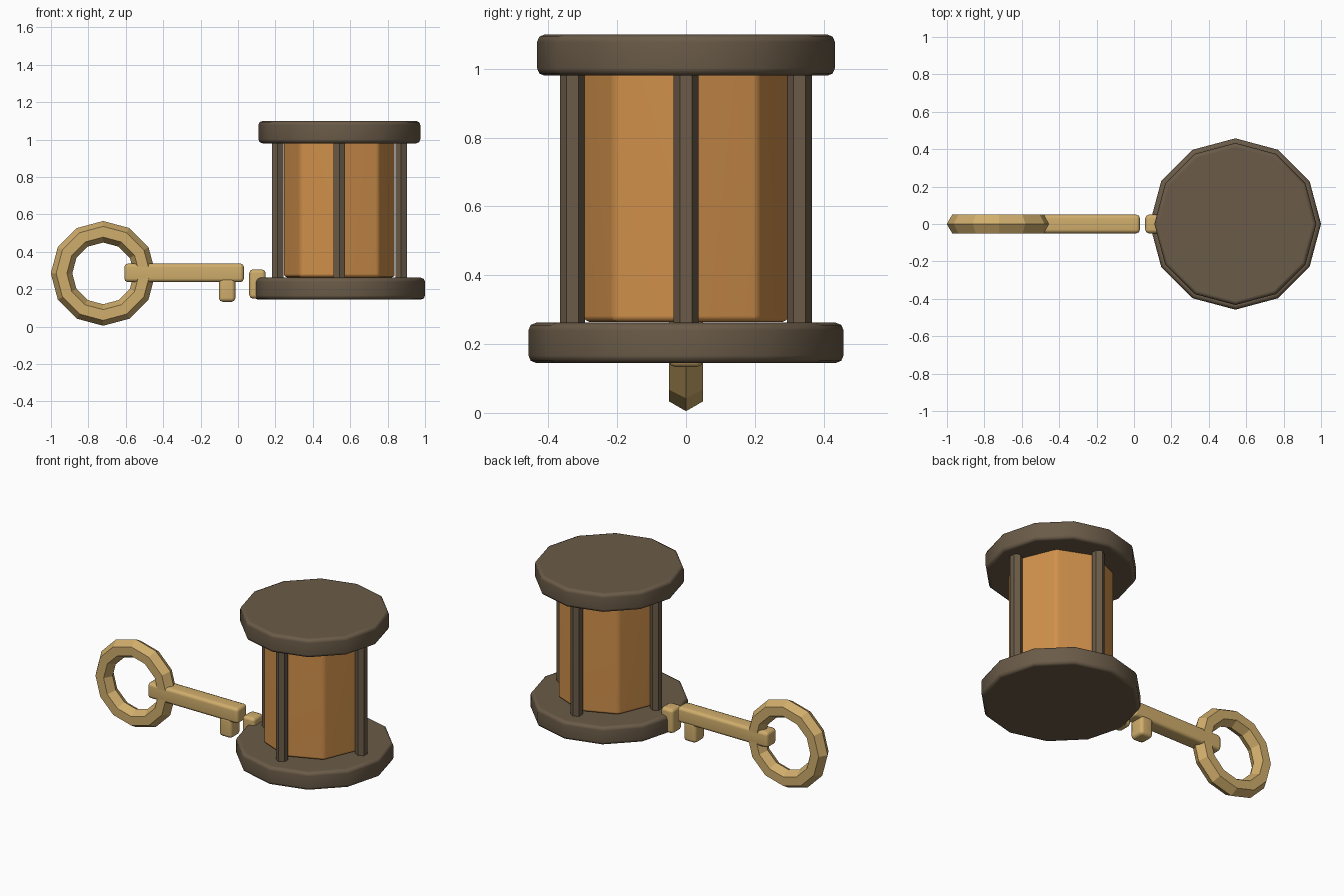
import bpy
from math import pi, cos, sin

cube = bpy.data.objects.get("Cube")
if cube:
    bpy.data.objects.remove(cube, do_unlink=True)


def material(name, rgb):
    m = bpy.data.materials.new(name)
    m.use_nodes = True
    m.diffuse_color = (*rgb, 1)
    m.node_tree.nodes["Principled BSDF"].inputs["Base Color"].default_value = (*rgb, 1)
    return m


WOOD = material("dark_wood", (0.145, 0.105, 0.065))
AMBER = material("amber_glass", (0.63, 0.28, 0.07))
BRASS = material("pale_brass", (0.63, 0.42, 0.15))


def finish(name, mat, bevel=0, smooth=True):
    """Name and colour the active object, round its edges."""
    o = bpy.context.object
    o.name = name
    o.data.materials.append(mat)
    bpy.ops.object.transform_apply(location=False, rotation=True, scale=True)
    if bevel:
        b = o.modifiers.new("rounded_edges", 'BEVEL')
        b.width = bevel
        b.segments = 2
        b.limit_method = 'ANGLE'
        b.angle_limit = pi / 5
        bpy.ops.object.modifier_apply(modifier=b.name)
    if smooth:
        bpy.ops.object.shade_smooth_by_angle(angle=pi / 3.6)
        o.modifiers.new("face_weighting", 'WEIGHTED_NORMAL').keep_sharp = True
    return o


def prism(name, sides, radius, x, y, z0, z1, mat, bevel=0, smooth=True):
    """Upright prism; its first corner points along y."""
    bpy.ops.mesh.primitive_cylinder_add(vertices=sides, radius=radius, depth=z1 - z0,
                                        location=(x, y, (z0 + z1) / 2))
    return finish(name, mat, bevel, smooth)


def block(name, x0, x1, z0, z1, mat, depth=0.1):
    bpy.ops.mesh.primitive_cube_add(size=1, location=((x0 + x1) / 2, 0, (z0 + z1) / 2))
    bpy.context.object.scale = (x1 - x0, depth, z1 - z0)
    return finish(name, mat, 0.02)


# Lantern body
CX = 0.542
prism("base_plate", 12, 0.458, CX, 0, 0.145, 0.262, WOOD, 0.022)
prism("top_plate", 12, 0.433, CX, 0, 0.98, 1.1, WOOD, 0.022)
prism("amber_core", 8, 0.3, CX, 0, 0.264, 0.995, AMBER, 0.018)

# Four posts around the core
for i, side in enumerate(("left", "back", "right", "front")):
    a = i * pi / 2
    prism(side + "_post", 6, 0.036, CX + 0.33 * cos(a), 0.33 * sin(a),
          0.25, 0.99, WOOD, smooth=False)

# Key: faceted ring, shaft and two teeth
bpy.ops.mesh.primitive_torus_add(major_segments=12, minor_segments=6, major_radius=0.2225,
                                 minor_radius=0.0575, location=(-0.721, 0, 0.285),
                                 rotation=(pi / 2, 0, 0))
finish("key_ring", BRASS, smooth=False)
block("key_shaft", -0.608, 0.032, 0.238, 0.338, BRASS)
block("inner_tooth", -0.102, -0.014, 0.133, 0.26, BRASS)
block("outer_tooth", 0.06, 0.148, 0.15, 0.306, BRASS)
